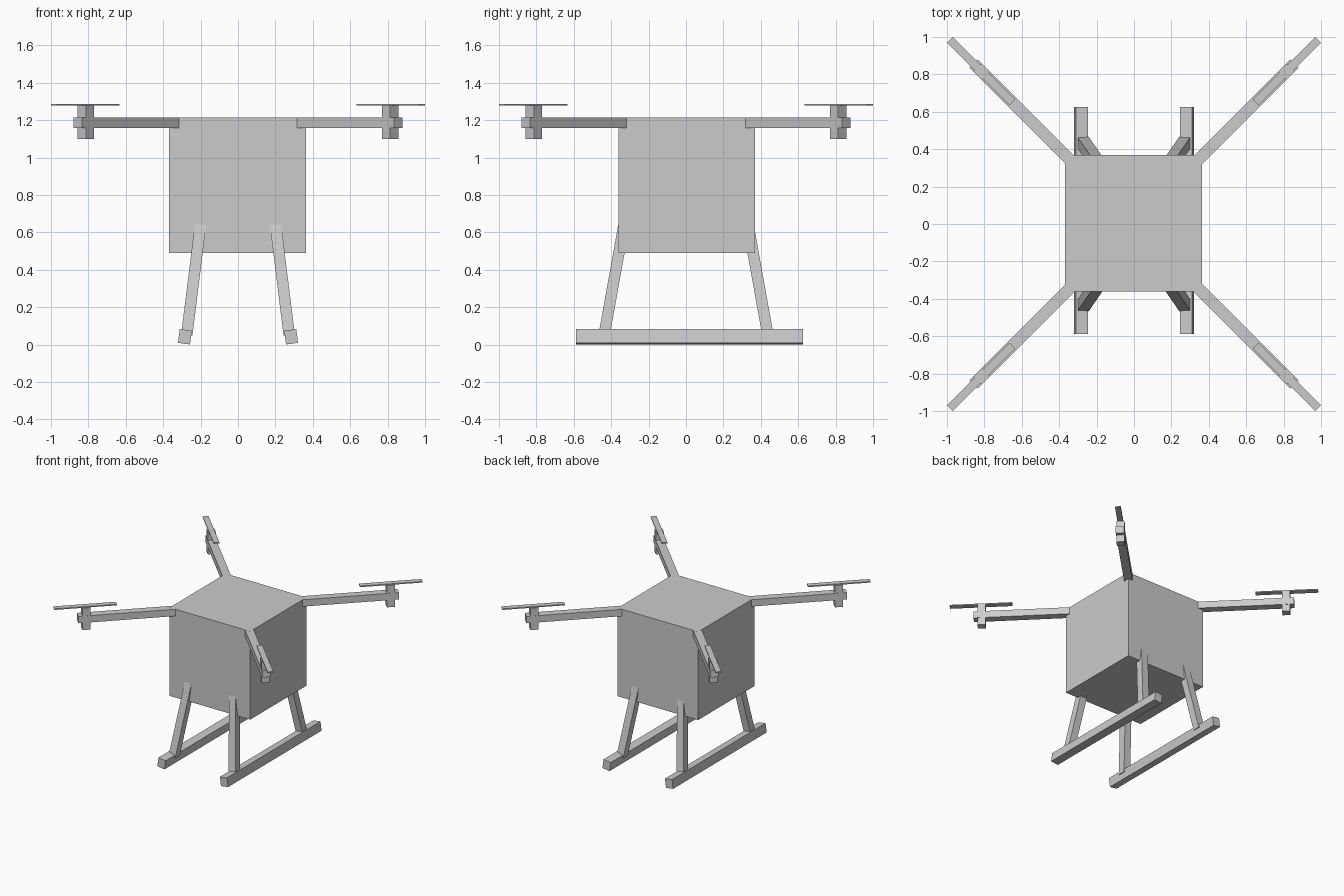
import bpy, bmesh, math
from mathutils import Matrix, Vector

if "Cube" in bpy.data.objects:
    bpy.data.objects.remove(bpy.data.objects["Cube"])

grey = bpy.data.materials.new("light_grey")
grey.diffuse_color = (0.6, 0.6, 0.6, 1)
grey.use_nodes = True
grey.node_tree.nodes["Principled BSDF"].inputs["Base Color"].default_value = grey.diffuse_color


def finish(name, bm):
    bmesh.ops.recalc_face_normals(bm, faces=bm.faces)
    mesh = bpy.data.meshes.new(name)
    bm.to_mesh(mesh)
    bm.free()
    mesh.materials.append(grey)
    bpy.context.collection.objects.link(bpy.data.objects.new(name, mesh))


def box(name, centre, size, angle=0, axis='Z'):
    bm = bmesh.new()
    m = (Matrix.Translation(centre) @ Matrix.Rotation(angle, 4, axis)
         @ Matrix.Diagonal((*size, 1)))
    bmesh.ops.create_cube(bm, size=1, matrix=m)
    finish(name, bm)


def strut(name, bottom, top, width):
    # Slanted square post with level ends
    bm = bmesh.new()
    bmesh.ops.create_cube(bm, size=1)
    for v in bm.verts:
        end = Vector(top if v.co.z > 0 else bottom)
        v.co = end + Vector((v.co.x * width, v.co.y * width, 0))
    finish(name, bm)


# Cargo body
box("body", (-0.002, 0.003, 0.852), (0.733, 0.73, 0.725))

# Diagonal arms, each with a motor and a rotor blade
for sx in (-1, 1):
    for sy in (-1, 1):
        a = math.atan2(sy, sx)
        tag = ("right" if sx > 0 else "left") + ("_back" if sy > 0 else "_front")
        box("arm_" + tag, (sx * 0.59, sy * 0.59, 1.186), (0.755, 0.064, 0.056), a)
        box("motor_" + tag, (sx * 0.814, sy * 0.814, 1.189), (0.061, 0.061, 0.18), a)
        box("rotor_" + tag, (sx * 0.817, sy * 0.817, 1.282), (0.473, 0.044, 0.009), a)
        # Landing leg leaning in towards the body
        strut("leg_" + tag, (sx * 0.274, sy * 0.438, 0.05),
              (sx * 0.2, sy * 0.331, 0.645), 0.061)

# Landing skids
for sx, side in ((-1, "left"), (1, "right")):
    box("skid_" + side, (sx * 0.284, 0.019, 0.042), (0.065, 1.214, 0.074),
        -sx * math.radians(8), 'Y')
